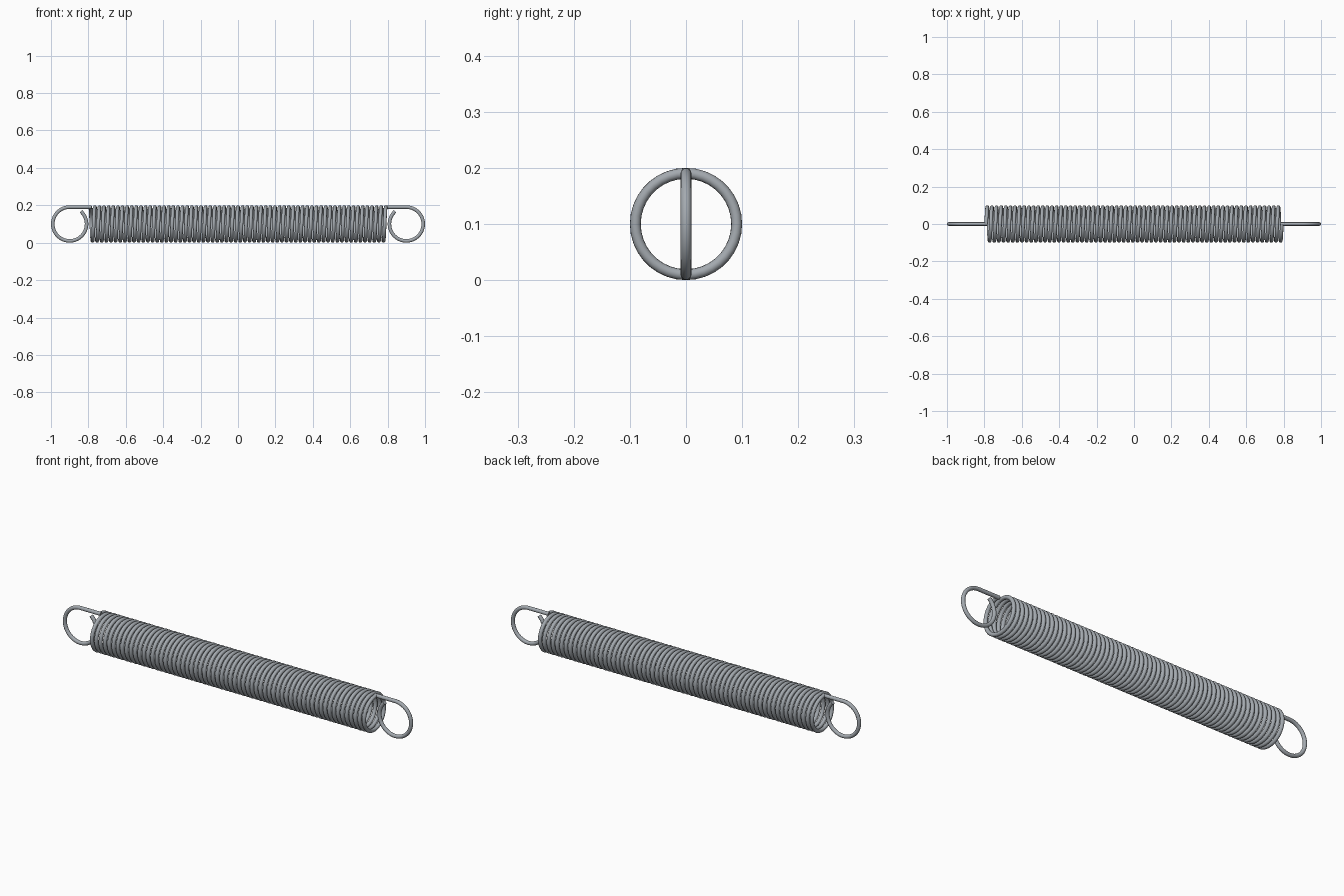
import bpy
from math import sin, cos, pi, radians

cube = bpy.data.objects.get("Cube")
if cube:
    bpy.data.objects.remove(cube, do_unlink=True)

WIRE = 0.0097            # wire radius
R = 0.1 - WIRE           # centre-line radius of coil and hooks
MID = 0.1                # height of the axis
END = 0.8 - WIRE         # centre line of the last coil
HOOK = 0.9               # centre of each hook ring
TURNS = 64
STEPS = 36               # segments per turn

steel = bpy.data.materials.new("steel grey")
steel.use_nodes = True
colour = (0.37, 0.40, 0.43, 1)
steel.diffuse_color = colour
steel.node_tree.nodes["Principled BSDF"].inputs["Base Color"].default_value = colour


def wire(name, points):
    """Sweep a round wire along the points and turn it into a smooth mesh."""
    curve = bpy.data.curves.new(name, "CURVE")
    curve.dimensions = "3D"
    curve.bevel_depth = WIRE
    curve.bevel_resolution = 5
    curve.use_fill_caps = True
    spline = curve.splines.new("POLY")
    spline.points.add(len(points) - 1)
    for p, co in zip(spline.points, points):
        p.co = (*co, 1)
    obj = bpy.data.objects.new(name, curve)
    bpy.context.collection.objects.link(obj)
    curve.materials.append(steel)
    bpy.ops.object.select_all(action="DESELECT")
    obj.select_set(True)
    bpy.context.view_layer.objects.active = obj
    bpy.ops.object.convert(target="MESH")
    bpy.ops.object.shade_smooth_by_angle(angle=radians(40))


# Helical body, starting and ending at the top
coil = []
for i in range(TURNS * STEPS + 1):
    a = 2 * pi * i / STEPS
    x = -END + 2 * END * i / (TURNS * STEPS)
    coil.append((x, R * sin(a), MID + R * cos(a)))
wire("spring_coil", coil)

# End hooks: straight shank along the top, then an almost closed ring
for side, name in ((1, "left_hook"), (-1, "right_hook")):
    path = [(side * (END - WIRE * 0.8), 0, MID + R)]
    for i in range(49):
        a = radians(318) * i / 48
        path.append((side * (HOOK + R * sin(a)), 0, MID + R * cos(a)))
    wire(name, path)
